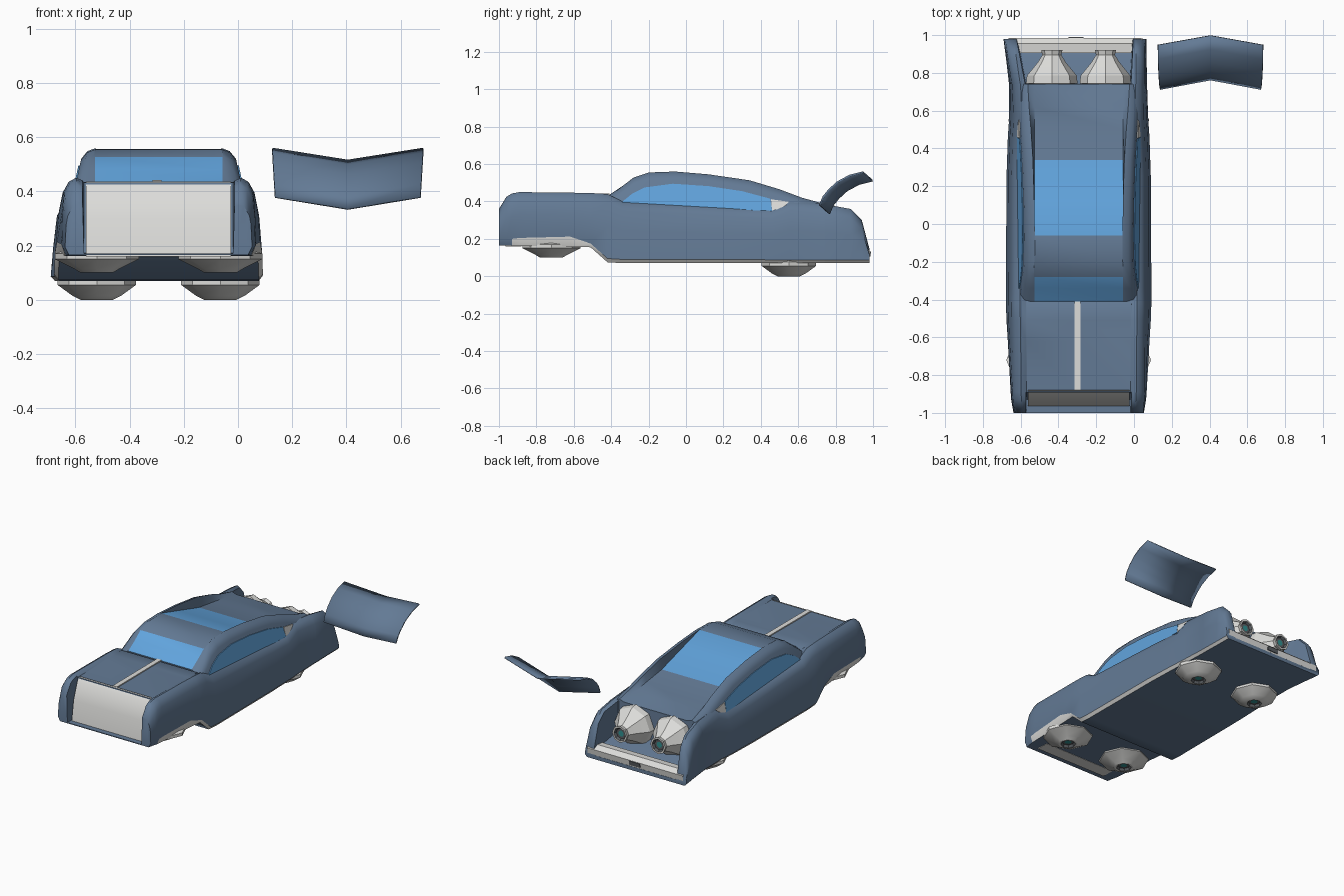
import bpy, bmesh, math
from mathutils import Matrix, Vector

if "Cube" in bpy.data.objects:
    bpy.data.objects.remove(bpy.data.objects["Cube"])

CX = -0.293  # centre line of the car


def material(name, rgb):
    m = bpy.data.materials.new(name)
    m.diffuse_color = (*rgb, 1)
    m.use_nodes = True
    m.node_tree.nodes["Principled BSDF"].inputs["Base Color"].default_value = m.diffuse_color
    return m


BLUE = material("slate_blue_paint", (0.125, 0.195, 0.30))
WHITE = material("off_white_trim", (0.72, 0.72, 0.70))
GLASS = material("sky_blue_glass", (0.12, 0.37, 0.72))
DARK = material("dark_grey", (0.10, 0.11, 0.12))
TEAL = material("teal_glow", (0.03, 0.28, 0.28))


def build(name, verts, faces, mats, idx=None, angle=40):
    me = bpy.data.meshes.new(name)
    me.from_pydata(verts, [], faces)
    for m in mats:
        me.materials.append(m)
    if idx:
        for p, i in zip(me.polygons, idx):
            p.material_index = i
    bm = bmesh.new()
    bm.from_mesh(me)
    bmesh.ops.recalc_face_normals(bm, faces=bm.faces)
    bm.to_mesh(me)
    bm.free()
    ob = bpy.data.objects.new(name, me)
    bpy.context.collection.objects.link(ob)
    bpy.ops.object.select_all(action='DESELECT')
    ob.select_set(True)
    bpy.context.view_layer.objects.active = ob
    bpy.ops.object.shade_smooth_by_angle(angle=math.radians(angle))
    return ob


def loft(name, rings, mats, rule):
    """Closed rings joined lengthwise; rule(station, edge) gives the colour."""
    n = len(rings[0])
    verts = [p for r in rings for p in r]
    faces, idx = [], []
    for i in range(len(rings) - 1):
        for j in range(n):
            k = (j + 1) % n
            faces.append((i*n + j, i*n + k, (i+1)*n + k, (i+1)*n + j))
            idx.append(rule(i, j))
    faces += [tuple(range(n)), tuple(range((len(rings)-1)*n, len(rings)*n))]
    return build(name, verts, faces, mats, idx + [0, 0])


def prism(name, profile, x0, x1, mat):
    """Side profile (y, z) stretched from x0 to x1."""
    return loft(name, [[(x, y, z) for y, z in profile] for x in (x0, x1)],
                [mat], lambda i, j: 0)


# Lower body: y, bottom z, sill z, shoulder z, bottom half width, top half width, deck z
stations = [
    (-1.00, .165, .195, .360, .345, .335, .170),
    (-0.96, .165, .195, .425, .352, .345, .170),
    (-0.93, .163, .200, .443, .357, .348, .172),
    (-0.89, .162, .205, .450, .360, .350, .432),
    (-0.62, .158, .212, .447, .375, .352, .434),
    (-0.51, .155, .175, .445, .382, .354, .435),
    (-0.42, .075, .095, .440, .385, .355, .434),
    (-0.34, .070, .090, .400, .385, .355, .380),
    (0.25, .070, .090, .370, .382, .355, .350),
    (0.46, .070, .088, .358, .375, .350, .340),
    (0.56, .070, .088, .402, .368, .345, .350),
    (0.74, .070, .086, .385, .365, .350, .368),
    (0.745, .070, .086, .384, .366, .352, .180),
    (0.88, .070, .086, .360, .372, .362, .150),
    (0.94, .070, .086, .300, .376, .365, .130),
    (0.98, .070, .086, .150, .378, .370, .095),
]
rings = []
for y, zb, zs, zt, wb, wt, zd in stations:
    wi = .275 if y < .74 else .275 + (y - .74) * .12
    half = [(0, zb), (wb - .015, zb), (wb, zs), (wb * .6 + wt * .4, (zs + zt) / 2),
            (wt, zt - .05), (wt - .02, zt - .014), (wt - .045, zt),
            (wi + .005, zt - .010), (wi, zd), (0, zd)]
    ring = half + [(-x, z) for x, z in half[-2:0:-1]]
    skew = -.02 * max(0, (y - .7) / .28)
    rings.append([(CX + x + skew, y, z) for x, z in ring])
loft("lower_body", rings, [BLUE, WHITE],
     lambda i, j: 1 if i >= 2 and j in (1, 16) else 0)


# Cabin: side pillars follow one line, glass and deck between them another
def side_x(z):
    return .325 - (z - .34) * .22


cabin = [(-.41, .425, .436), (-.34, .482, .482), (-.28, .528, .527), (-.20, .555, .555),
         (-.06, .560, .556), (.12, .545, .505), (.34, .513, .442), (.50, .465, .420),
         (.62, .420, .402), (.74, .387, .376)]
rings = []
for y, zp, zc in cabin:
    half = [(side_x(.34), .34), (side_x(zp - .04), zp - .04),
            (side_x(zp) - .014, zp - .012), (side_x(zp) - .045, zp), (.235, zc)]
    ring = half + [(-x, z) for x, z in half[::-1]]
    rings.append([(CX + x, y, z) for x, z in ring])
loft("cabin", rings, [BLUE, GLASS],
     lambda i, j: 1 if j == 4 and i in (0, 1, 4, 5) else 0)


# Side windows and vents: thin plates on the cabin sides
def side_plate(name, outline, mat, s):
    n = len(outline)
    verts = [(CX + s * (side_x(z) + d), y, z) for d in (-.004, .005) for y, z in outline]
    faces = [tuple(range(n)), tuple(range(n, 2*n))]
    faces += [(i, (i+1) % n, n + (i+1) % n, n + i) for i in range(n)]
    build(name, verts, faces, [mat], angle=20)


window = [(-.345, .395), (-.29, .440), (-.22, .475), (-.07, .495), (.12, .482),
          (.30, .455), (.45, .415), (.46, .35), (.1, .36)]
vent = [(.46, .352), (.455, .412), (.55, .398), (.52, .365)]
for side, s in (("left", -1), ("right", 1)):
    side_plate(side + "_window", window, GLASS, s)
    side_plate(side + "_vent", vent, WHITE, s)

# Front grille, bonnet stripe, rear bumper and plate
prism("front_grille", [(-.965, .16), (-.945, .30), (-.905, .412), (-.88, .437), (-.88, .16)],
      CX - .268, CX + .268, WHITE)
prism("bonnet_stripe", [(-.88, .433), (-.88, .440), (-.41, .442), (-.41, .434)],
      CX - .022, CX + .010, WHITE)
bumper = prism("rear_bumper", [(.905, .085), (.905, .155), (.955, .160), (.985, .135), (.978, .085)],
               CX - .372, CX + .338, WHITE)
prism("rear_plate", [(.97, .105), (.97, .135), (.989, .132), (.986, .105)],
      CX - .055, CX + .025, DARK)


# Eight-sided thrusters: lathed rings of radius and height, nozzle end last
def thruster(name, profile, loc, rot):
    r, h = profile[-1]
    prof = profile + [(r * .78, h), (r * .62, h - .015), (r * .36, h - .015)]
    n, verts, faces, idx = 8, [], [], []
    m = Matrix.Translation(loc) @ rot
    for rad, ht in prof:
        for k in range(n):
            a = 2 * math.pi * k / n
            verts.append(m @ Vector((rad * math.cos(a), rad * math.sin(a), ht)))
    last = len(prof) - 1
    for i in range(last):
        for k in range(n):
            j = (k + 1) % n
            faces.append((i*n + k, i*n + j, (i+1)*n + j, (i+1)*n + k))
            idx.append(1 if i >= last - 2 else 0)
    faces += [tuple(range(n)), tuple(range(last*n, last*n + n))]
    build(name, verts, faces, [WHITE, DARK, TEAL], idx + [0, 2], angle=30)


down = Matrix.Rotation(math.pi, 4, 'X')
back = Matrix.Rotation(-math.pi / 2, 4, 'X')
for side, s in (("left", -1), ("right", 1)):
    thruster(side + "_front_hover_pad",
             [(.10, -.09), (.155, -.07), (.155, -.05), (.085, -.015), (.06, 0)],
             (CX + s * .228, -.72, .10), down)
    thruster(side + "_rear_hover_pad",
             [(.12, -.10), (.145, -.075), (.145, -.055), (.09, -.015), (.06, 0)],
             (CX + s * .228, .55, 0), down)
    thruster(side + "_rear_engine",
             [(.11, 0), (.136, .01), (.132, .05), (.075, .12), (.05, .16), (.056, .185)],
             (CX + s * .142, .735, .252), back)

# Loose boot lid: curved profile, folded along the middle
lid = [(.715, .378), (.735, .425), (.765, .462), (.81, .503), (.875, .538), (.948, .556)]
verts, faces = [], []
for y, z in lid:
    w = .268 + (z - .378) * .06
    verts += [(.405 - w, y, z), (.405, y + .05, z - .044), (.405 + w, y, z)]
for i in range(len(lid) - 1):
    for j in (0, 1):
        a = i * 3 + j
        faces.append((a, a + 1, a + 4, a + 3))
boot = build("boot_lid", verts, faces, [BLUE])
thick = boot.modifiers.new("thickness", 'SOLIDIFY')
thick.thickness = .01
thick.offset = 0
